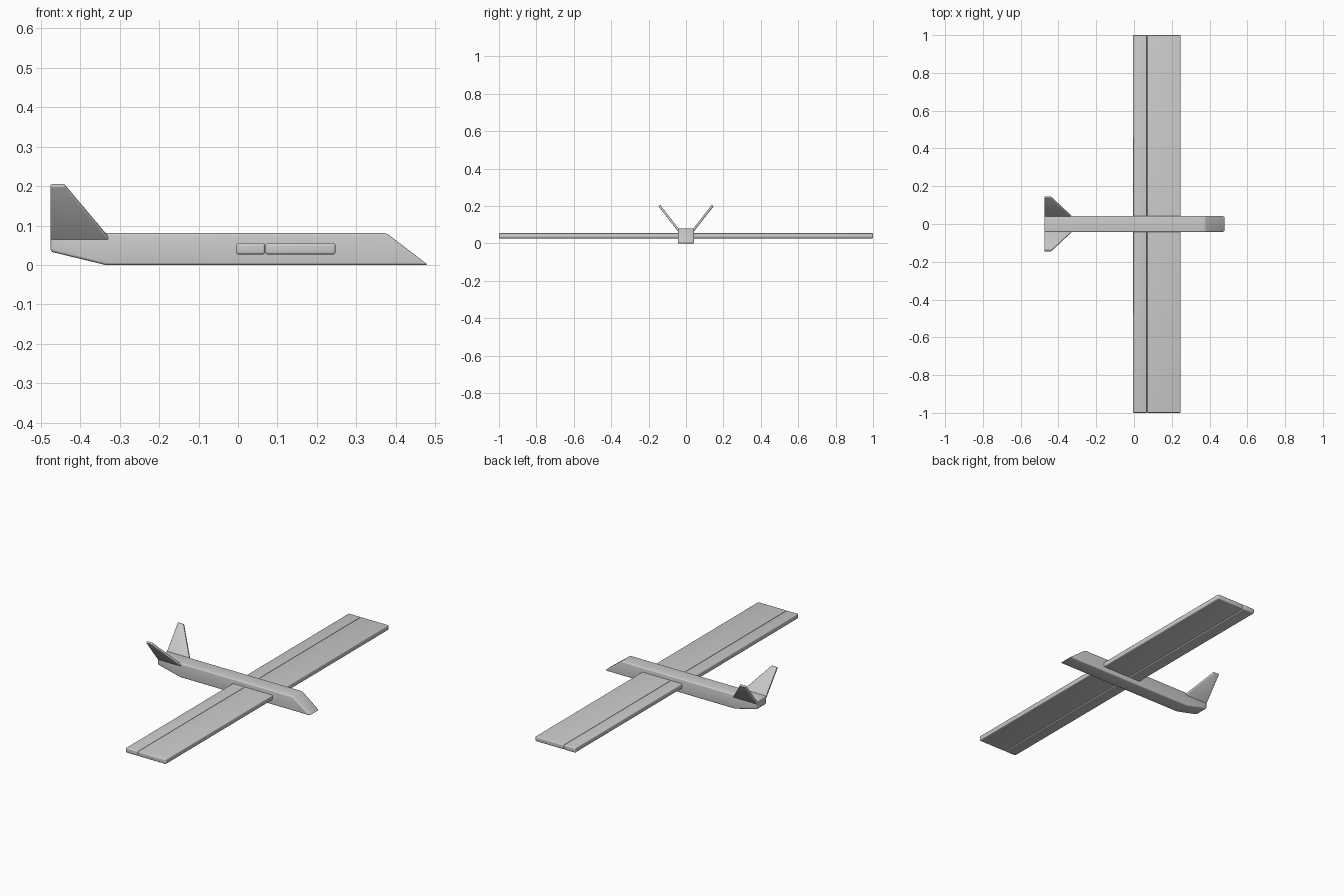
import bpy, bmesh, math
from mathutils import Vector

cube = bpy.data.objects.get("Cube")
if cube:
    bpy.data.objects.remove(cube, do_unlink=True)

grey = bpy.data.materials.new("light_grey")
grey.use_nodes = True
COLOUR = (0.6, 0.6, 0.6, 1)
grey.diffuse_color = COLOUR
grey.node_tree.nodes["Principled BSDF"].inputs["Base Color"].default_value = COLOUR


def prism(name, outline, offset, bevel):
    """Extrude a flat outline by an offset and round its edges."""
    bm = bmesh.new()
    face = bm.faces.new([bm.verts.new(p) for p in outline])
    ext = bmesh.ops.extrude_face_region(bm, geom=[face])
    moved = [v for v in ext["geom"] if isinstance(v, bmesh.types.BMVert)]
    bmesh.ops.translate(bm, vec=offset, verts=moved)
    bmesh.ops.recalc_face_normals(bm, faces=bm.faces)
    mesh = bpy.data.meshes.new(name)
    bm.to_mesh(mesh)
    bm.free()
    mesh.materials.append(grey)
    obj = bpy.data.objects.new(name, mesh)
    bpy.context.collection.objects.link(obj)
    mod = obj.modifiers.new("rounded_edges", "BEVEL")
    mod.width, mod.segments = bevel, 4
    mod.limit_method = "ANGLE"
    mod.angle_limit = math.radians(25)
    bpy.ops.object.select_all(action="DESELECT")
    obj.select_set(True)
    bpy.context.view_layer.objects.active = obj
    bpy.ops.object.modifier_apply(modifier=mod.name)
    bpy.ops.object.shade_smooth_by_angle(angle=math.radians(30))
    return obj


# Fuselage with sloping nose and raised tail
HALF = 0.043
side = [(-0.475, 0.034), (-0.335, 0), (0.482, 0), (0.376, 0.081), (-0.475, 0.081)]
prism("fuselage", [(x, -HALF, z) for x, z in side], (0, 2 * HALF, 0), 0.007)

# Wing and the control flap along its trailing edge
for name, x0, x1 in (("wing", 0.0695, 0.247), ("wing_flap", -0.005, 0.0685)):
    prism(name, [(x0, -1, 0.027), (x1, -1, 0.027), (x1, -1, 0.055), (x0, -1, 0.055)],
          (0, 2, 0), 0.006)

# V-tail fins, leaning outwards
fin = [(-0.475, 0.06), (-0.316, 0.06), (-0.44, 0.207), (-0.475, 0.207)]
for name, s in (("left_fin", 1), ("right_fin", -1)):
    lean = 0.78
    outline = [(x, s * (0.024 + lean * (z - 0.06)), z) for x, z in fin]
    normal = Vector((0, s, -lean)).normalized()
    prism(name, outline, normal * 0.012, 0.004)
